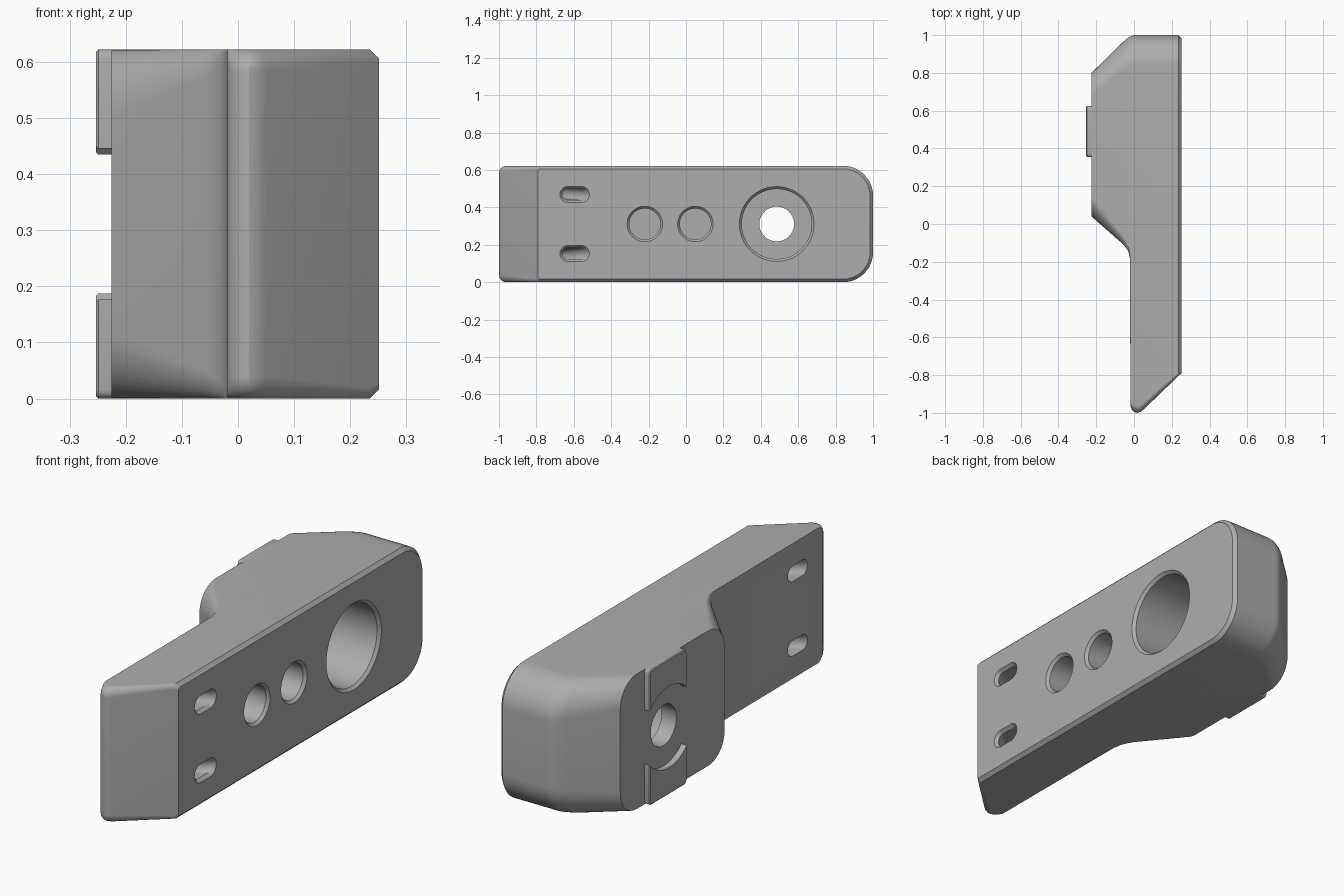
import bpy, bmesh, math
from mathutils import Vector, Matrix

cube = bpy.data.objects.get("Cube")
if cube:
    bpy.data.objects.remove(cube, do_unlink=True)

HEIGHT = 0.622
MID = HEIGHT / 2

grey = bpy.data.materials.new("plain_grey")
grey.use_nodes = True
colour = (0.42, 0.42, 0.42, 1)
grey.diffuse_color = colour
grey.node_tree.nodes["Principled BSDF"].inputs["Base Color"].default_value = colour


def rounded_outline(x, y0, y1, r0, r1, inset=0, steps=12):
    """Rounded rectangle in the yz plane, with one radius for each end."""
    z0, z1 = inset, HEIGHT - inset
    corners = [(y1 - r1, z1 - r1, r1, 0), (y0 + r0, z1 - r0, r0, 1),
               (y0 + r0, z0 + r0, r0, 2), (y1 - r1, z0 + r1, r1, 3)]
    points = []
    for cy, cz, r, quarter in corners:
        for i in range(steps + 1):
            a = (quarter + i / steps) * math.pi / 2
            points.append(Vector((x, cy + r * math.cos(a), cz + r * math.sin(a))))
    return points


def loft(name, rings):
    """Skin a row of equal rings and cap both ends."""
    bm = bmesh.new()
    rows = [[bm.verts.new(p) for p in ring] for ring in rings]
    n = len(rows[0])
    for a, b in zip(rows, rows[1:]):
        for i in range(n):
            j = (i + 1) % n
            bm.faces.new((a[i], a[j], b[j], b[i]))
    bm.faces.new(rows[0])
    bm.faces.new(rows[-1])
    bmesh.ops.recalc_face_normals(bm, faces=bm.faces)
    mesh = bpy.data.meshes.new(name)
    bm.to_mesh(mesh)
    bm.free()
    mesh.materials.append(grey)
    obj = bpy.data.objects.new(name, mesh)
    bpy.context.collection.objects.link(obj)
    return obj


def oval(x, y, z, r, stretch=0, steps=64):
    """Circle in the yz plane, optionally pulled into a slot along y."""
    points = []
    for i in range(steps):
        a = (i + 0.5) / steps * math.tau
        shift = math.copysign(stretch, math.cos(a))
        points.append(Vector((x, y + shift + r * math.cos(a), z + r * math.sin(a))))
    return points


def cut(target, rings):
    """Subtract a lofted cutter from the target."""
    cutter = loft("cutter", rings)
    cutter.hide_render = True
    mod = target.modifiers.new("cut", 'BOOLEAN')
    mod.operation = 'DIFFERENCE'
    mod.solver = 'EXACT'
    mod.object = cutter
    bpy.context.view_layer.objects.active = target
    bpy.ops.object.modifier_apply(modifier=mod.name)
    bpy.data.objects.remove(cutter, do_unlink=True)


def smooth(obj):
    bpy.ops.object.select_all(action='DESELECT')
    obj.select_set(True)
    bpy.context.view_layer.objects.active = obj
    bpy.ops.object.shade_smooth_by_angle(angle=math.radians(28))


# Body: raised block, step down to the plate, slanted nose, chamfered flat face
layers = [
    (-0.225, 0.04, 0.80, 0.12, 0.12),
    (-0.06, -0.105, 0.962, 0.05, 0.15),
    (-0.045, -0.122, 0.976, 0.04, 0.155),
    (-0.03, -0.145, 0.987, 0.03, 0.16),
    (-0.021, -0.185, 0.992, 0.02, 0.16),
    (-0.019, -0.965, 0.993, 0.035, 0.16),
    (-0.01, -0.985, 0.997, 0.04, 0.16),
    (0.005, -0.997, 1.0, 0.04, 0.16),
    (0.02, -1.0, 1.0, 0.04, 0.16),
    (0.035, -0.995, 1.0, 0.04, 0.16),
    (0.05, -0.983, 1.0, 0.04, 0.16),
    (0.235, -0.805, 1.0, 0.02, 0.16),
]
rings = [rounded_outline(*layer) for layer in layers]
rings.append(rounded_outline(0.251, -0.79, 0.984, 0.01, 0.144, 0.016))
body = loft("body", rings)

# Deep bore with a chamfered rim, and a narrower hole through its floor
BORE_Y = 0.485
cut(body, [oval(-0.15, BORE_Y, MID, 0.187), oval(0.238, BORE_Y, MID, 0.187),
           oval(0.261, BORE_Y, MID, 0.21)])
cut(body, [oval(-0.4, BORE_Y, MID, 0.093), oval(0, BORE_Y, MID, 0.093)])

# Two blind round pockets
for y in (-0.22, 0.05):
    cut(body, [oval(0.03, y, MID, 0.083), oval(0.238, y, MID, 0.083),
               oval(0.261, y, MID, 0.104)])

# Two strap slots that run parallel to the nose, with flared mouths
for side in (-1, 1):
    front, back = MID + side * 0.158, MID + side * 0.172
    cut(body, [oval(-0.04, -0.80, back, 0.044, 0.036),
               oval(-0.006, -0.775, back, 0.03, 0.036),
               oval(0.236, -0.595, front, 0.03, 0.036),
               oval(0.266, -0.595, front, 0.055, 0.036)])
smooth(body)

# Locating pads: a strip across the block, parted by a round clearance
def strip(x, inset):
    y0, y1 = 0.355 + inset, 0.625 - inset
    return rounded_outline(x, y0, y1, 0.015, 0.015, inset, 4)


pads = loft("locating_pads", [strip(-0.22, 0), strip(-0.249, 0), strip(-0.253, 0.004)])
cut(pads, [oval(-0.4, BORE_Y, MID, 0.187), oval(0.1, BORE_Y, MID, 0.187)])
smooth(pads)
